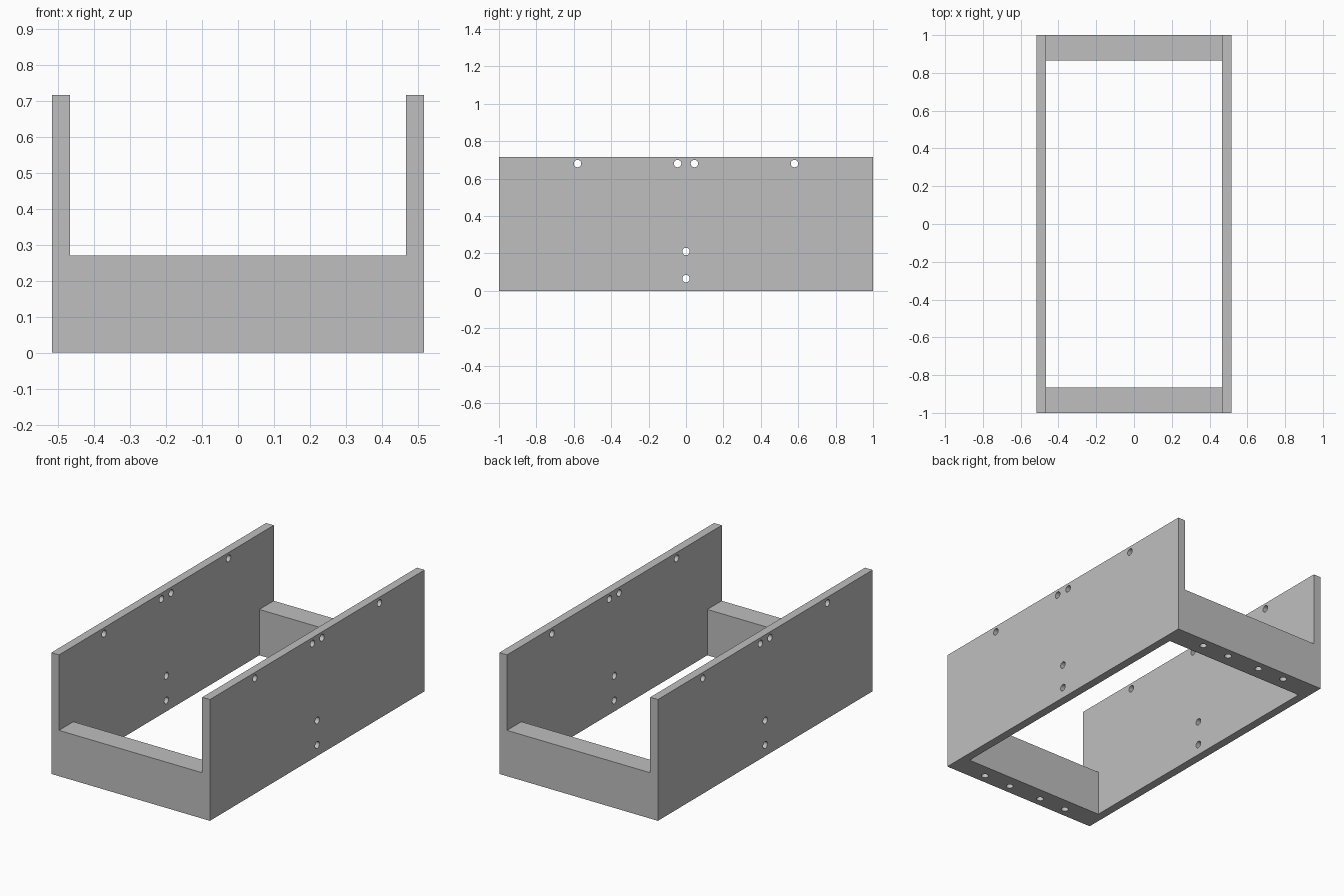
import bpy
import bmesh
from mathutils import Matrix, Vector

old = bpy.data.objects.get("Cube")
if old:
    bpy.data.objects.remove(old, do_unlink=True)

# Overall sizes
HALF_W, HALF_L, HEIGHT = 0.517, 1.0, 0.715
INNER_W, INNER_L, BAR_H = 0.467, 0.866, 0.27
HOLE_R = 0.02

grey = bpy.data.materials.new("plain grey")
grey.use_nodes = True
colour = (0.52, 0.52, 0.52, 1)
grey.diffuse_color = colour
grey.node_tree.nodes["Principled BSDF"].inputs["Base Color"].default_value = colour


def make_object(name, bm):
    mesh = bpy.data.meshes.new(name)
    bm.to_mesh(mesh)
    bm.free()
    mesh.materials.append(grey)
    obj = bpy.data.objects.new(name, mesh)
    bpy.context.collection.objects.link(obj)
    return obj


def box(name, low, high):
    low, high = Vector(low), Vector(high)
    bm = bmesh.new()
    bmesh.ops.create_cube(bm, size=1, matrix=Matrix.Translation((low + high) / 2)
                          @ Matrix.Diagonal((high - low).to_4d()))
    return make_object(name, bm)


def drill(name, centres, axis, depth):
    """Round cutters, all along one axis."""
    bm = bmesh.new()
    turn = Matrix.Rotation(1.5707963, 4, "Y") if axis == "X" else Matrix()
    for centre in centres:
        bmesh.ops.create_cone(bm, cap_ends=True, segments=24, radius1=HOLE_R,
                              radius2=HOLE_R, depth=depth,
                              matrix=Matrix.Translation(centre) @ turn)
    return make_object(name, bm)


# Outer block, hollowed into two side panels joined by two low end bars
frame = box("open_frame", (-HALF_W, -HALF_L, 0), (HALF_W, HALF_L, HEIGHT))
cutters = [
    box("upper_slot_cutter", (-INNER_W, -2, BAR_H), (INNER_W, 2, 1)),
    box("floor_opening_cutter", (-INNER_W, -INNER_L, -1), (INNER_W, INNER_L, 0.5)),
]

# Holes through both side panels: a row at the top and two at mid length
side_spots = [(y, 0.68) for y in (-0.58, -0.045, 0.045, 0.58)]
side_spots += [(0, 0.21), (0, 0.065)]
cutters.append(drill("side_hole_cutter", [(0, y, z) for y, z in side_spots], "X", 2))

# Blind holes under the end bars
bar_spots = [(x, y, 0) for x in (-0.29, -0.11, 0.11, 0.29) for y in (-0.945, 0.945)]
cutters.append(drill("bar_hole_cutter", bar_spots, "Z", 0.26))

for cutter in cutters:
    mod = frame.modifiers.new(cutter.name, "BOOLEAN")
    mod.operation = "DIFFERENCE"
    mod.solver = "EXACT"
    mod.object = cutter
    cutter.hide_render = True
    cutter.display_type = "WIRE"

# Apply the cuts and remove the cutters
bpy.context.view_layer.update()
cut = bpy.data.meshes.new_from_object(frame.evaluated_get(bpy.context.evaluated_depsgraph_get()))
frame.modifiers.clear()
frame.data = cut
for cutter in cutters:
    bpy.data.objects.remove(cutter, do_unlink=True)

bpy.context.view_layer.objects.active = frame
frame.select_set(True)
bpy.ops.object.shade_smooth_by_angle()
